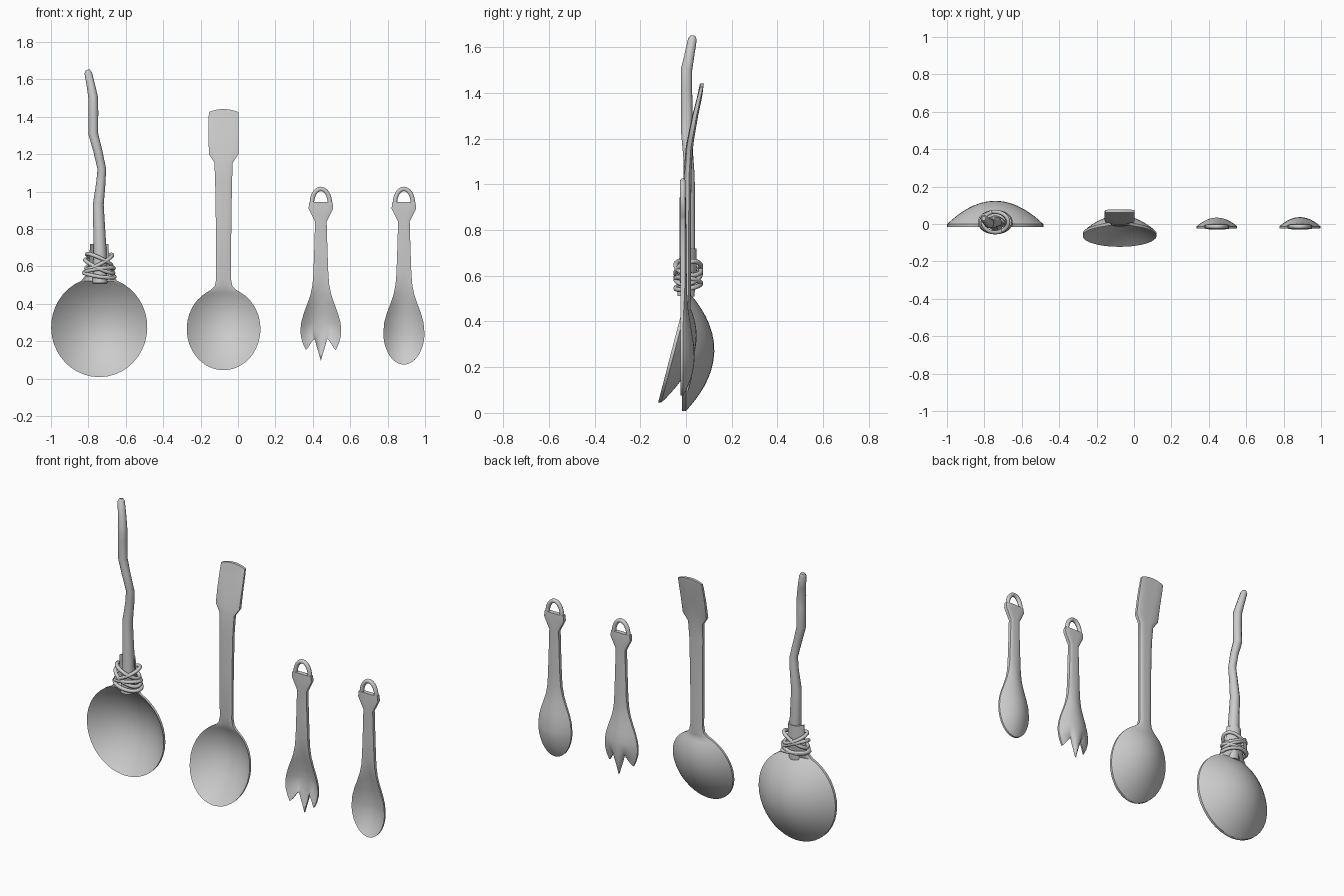
import bpy, bmesh
from math import sin, cos, pi, radians


def smooth(ob, angle=40):
    bpy.ops.object.select_all(action='DESELECT')
    ob.select_set(True)
    bpy.context.view_layer.objects.active = ob
    bpy.ops.object.shade_smooth_by_angle(angle=radians(angle))


US = [sin(pi / 2 * k / 10) for k in range(-10, 11)]


def loft(name, cx, rows, zmap=lambda z, u: z, us=US):
    """Rows are (z, half width, y of front rim, thickness, front bulge, back bulge)."""
    bm = bmesh.new()
    grid = []
    for z, w, y, t, f, b in rows:
        p = 4 if f < 0 else 2
        ring = [[], []]
        for u in us:
            k = 1 - abs(u) ** p
            ring[0].append(bm.verts.new((cx + w * u, y + f * k, zmap(z, u))))
            ring[1].append(bm.verts.new((cx + w * u, y + t + b * k, zmap(z, u))))
        grid.append(ring)
    n = len(us) - 1
    for r0, r1 in zip(grid, grid[1:]):
        for s in (0, 1):
            for i in range(n):
                bm.faces.new((r0[s][i], r0[s][i + 1], r1[s][i + 1], r1[s][i]))
        for i in (0, n):
            bm.faces.new((r0[0][i], r0[1][i], r1[1][i], r1[0][i]))
    for r in (grid[0], grid[-1]):
        for i in range(n):
            bm.faces.new((r[0][i], r[0][i + 1], r[1][i + 1], r[1][i]))
    bmesh.ops.recalc_face_normals(bm, faces=bm.faces)
    me = bpy.data.meshes.new(name)
    bm.to_mesh(me)
    bm.free()
    ob = bpy.data.objects.new(name, me)
    bpy.context.collection.objects.link(ob)
    smooth(ob)
    return ob


def bowl(zc, rz, w, yfun, t, depth, a1, n=18):
    """Rows of a paraboloid dish from its lower tip up to angle a1."""
    rows = []
    for i in range(n + 1):
        a = radians(-88 + (a1 + 88) * i / n)
        z, d = zc + rz * sin(a), depth * cos(a) ** 2
        rows.append((z, w * cos(a), yfun(z), t, d, d))
    return rows


def tube(name, pts, radii, cyclic=False, res=3):
    cu = bpy.data.curves.new(name, 'CURVE')
    cu.dimensions = '3D'
    cu.bevel_depth = 1
    cu.bevel_resolution = res
    cu.use_fill_caps = True
    sp = cu.splines.new('POLY')
    sp.points.add(len(pts) - 1)
    for p, co, r in zip(sp.points, pts, radii):
        p.co = (*co, 1)
        p.radius = r
    sp.use_cyclic_u = cyclic
    ob = bpy.data.objects.new(name, cu)
    bpy.context.collection.objects.link(ob)
    bpy.ops.object.select_all(action='DESELECT')
    ob.select_set(True)
    bpy.context.view_layer.objects.active = ob
    bpy.ops.object.convert(target='MESH')
    ob = bpy.context.view_layer.objects.active
    smooth(ob, 50)
    return ob


# Ladle: round dish with a half-pipe neck
LX = -0.742
loft("ladle_bowl", LX, bowl(0.275, 0.267, 0.257, lambda z: -0.017, 0.016, 0.125, 68) + [
    (0.55, 0.074, -0.010, 0.016, 0.028, 0.028),
    (0.60, 0.059, -0.003, 0.014, 0.034, 0.034),
    (0.66, 0.052, 0.0, 0.012, 0.034, 0.034),
    (0.72, 0.049, 0.0, 0.012, 0.034, 0.034)])

# Ladle: crooked branch handle
branch = [(-0.738, 0.0, 0.51, 0.040), (-0.738, 0.008, 0.70, 0.034),
          (-0.747, 0.012, 0.93, 0.029), (-0.734, 0.014, 1.04, 0.025),
          (-0.728, 0.010, 1.12, 0.023), (-0.750, 0.002, 1.22, 0.024),
          (-0.774, 0.004, 1.31, 0.026), (-0.773, 0.002, 1.42, 0.026),
          (-0.774, 0.002, 1.50, 0.026), (-0.785, 0.014, 1.56, 0.023),
          (-0.801, 0.028, 1.635, 0.020), (-0.803, 0.030, 1.65, 0.011)]
tube("branch_handle", [b[:3] for b in branch], [b[3] for b in branch])

# Ladle: rope wraps (height, x tilt, y tilt, x radius)
for i, (z, tx, ty, rx) in enumerate([(0.555, -0.012, 0.01, 0.083), (0.578, 0.012, -0.01, 0.078),
                                     (0.60, -0.035, 0.012, 0.076), (0.625, 0.035, 0.015, 0.070),
                                     (0.635, -0.03, -0.012, 0.066)]):
    ring = []
    for k in range(32):
        a = 2 * pi * k / 32
        ring.append((LX + rx * cos(a), 0.01 + 0.055 * sin(a), z + tx * cos(a) + ty * sin(a)))
    tube(f"rope_wrap_{i + 1}", ring, [0.0105] * 32, cyclic=True)

# Serving spoon: forward-tilted bowl, flat handle with a bent-back paddle end
loft("serving_spoon", -0.077,
     bowl(0.265, 0.22, 0.197, lambda z: -0.122 + (z - 0.045) * 0.26, 0.014, 0.088, 62) + [
         (0.475, 0.066, -0.010, 0.016, 0.008, 0.014),
         (0.495, 0.047, -0.007, 0.018, 0.001, 0.010),
         (0.53, 0.040, -0.007, 0.018, -0.005, 0.010),
         (0.80, 0.041, -0.007, 0.018, -0.006, 0.010),
         (1.05, 0.045, -0.004, 0.018, -0.006, 0.010),
         (1.155, 0.049, 0.003, 0.018, -0.005, 0.009),
         (1.20, 0.079, 0.010, 0.018, -0.004, 0.008),
         (1.30, 0.080, 0.030, 0.016, -0.003, 0.007),
         (1.38, 0.080, 0.050, 0.014, -0.002, 0.006),
         (1.425, 0.079, 0.062, 0.012, -0.001, 0.004)],
     zmap=lambda z, u: z + (0.016 * (1 - u * u) if z > 1.4 else 0))

# Shared neck, grip and head of the two small utensils
Y = -0.025
grip = [(0.30, 0.105, Y, 0.012, 0.047, 0.047), (0.35, 0.091, Y, 0.012, 0.039, 0.039),
        (0.40, 0.072, Y, 0.013, 0.028, 0.030), (0.45, 0.055, Y, 0.015, 0.016, 0.020),
        (0.50, 0.045, Y, 0.018, 0.006, 0.013), (0.56, 0.040, Y, 0.020, 0.0, 0.009),
        (0.70, 0.035, Y, 0.020, -0.003, 0.007), (0.84, 0.031, Y, 0.020, -0.003, 0.006),
        (0.862, 0.042, Y, 0.020, -0.004, 0.006), (0.91, 0.066, Y, 0.020, -0.004, 0.006),
        (0.943, 0.062, Y, 0.020, -0.003, 0.004)]


def hanging_loop(name, cx):
    arc = [(cx + 0.048 * cos(pi * k / 16), -0.014, 0.937 + 0.077 * sin(pi * k / 16))
           for k in range(17)]
    tube(name, arc, [0.0125] * 17)


# Small spoon
loft("small_spoon", 0.887, bowl(0.245, 0.17, 0.110, lambda z: Y, 0.012, 0.050, 0, 12) + grip)
hanging_loop("small_spoon_loop", 0.887)

# Fork: same body, with lower edge cut into three points
TEETH = [(0, 0.095), (0.14, 0.135), (0.28, 0.170), (0.38, 0.205), (0.46, 0.212),
         (0.55, 0.203), (0.70, 0.185), (0.86, 0.165), (1, 0.153)]
teeth = dict(TEETH)
fork_us = [-u for u, _ in reversed(TEETH[1:])] + [u for u, _ in TEETH]


def tooth_z(z, u):
    low = teeth[abs(u)]
    return low + (z - 0.10) / 0.20 * (0.30 - low) if z < 0.30 else z


loft("fork", 0.443, [
    (0.10, 0.080, Y, 0.010, 0.026, 0.026), (0.15, 0.097, Y, 0.012, 0.036, 0.036),
    (0.20, 0.107, Y, 0.012, 0.043, 0.043), (0.25, 0.109, Y, 0.012, 0.047, 0.047)] + grip,
    zmap=tooth_z, us=fork_us)
hanging_loop("fork_loop", 0.443)
